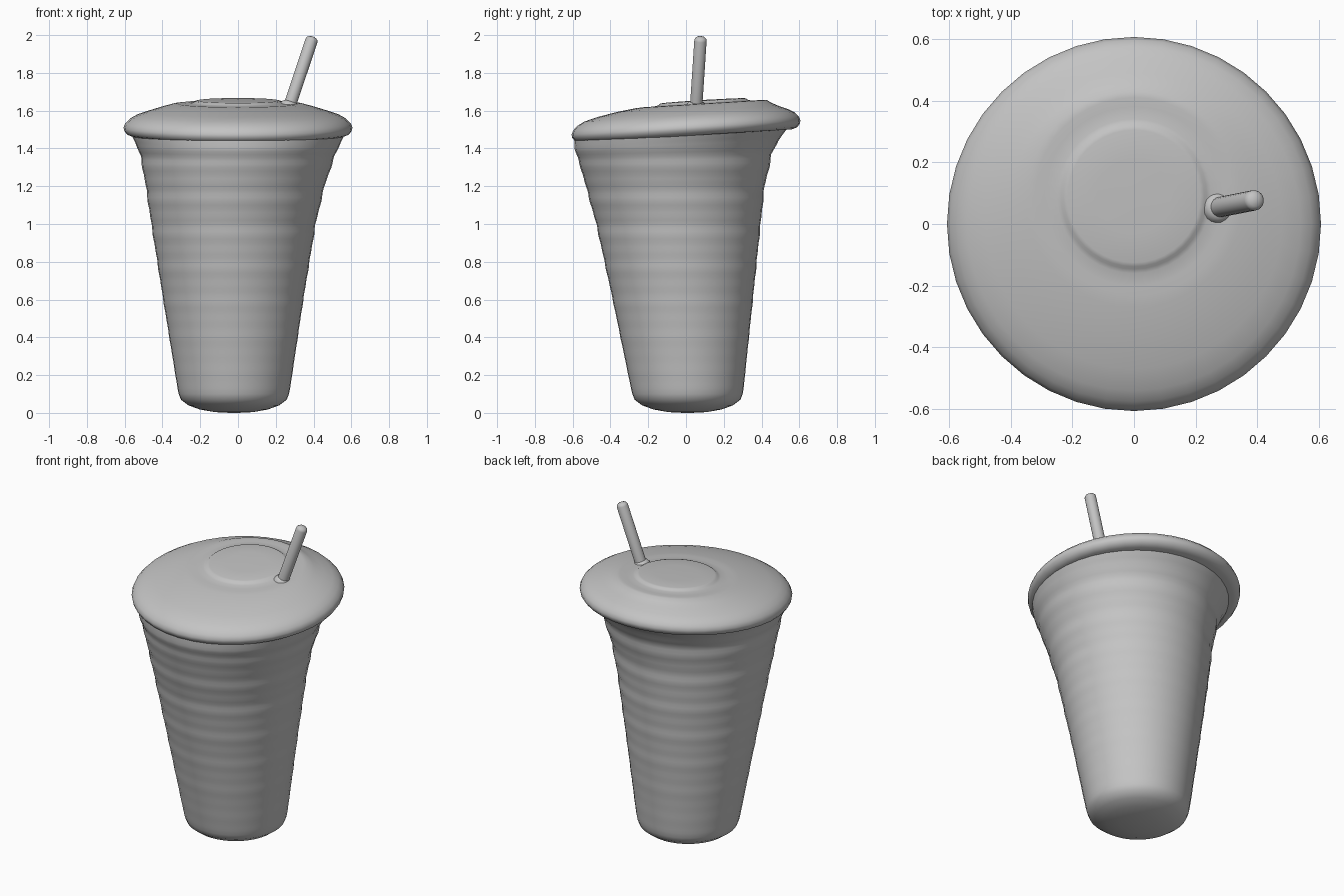
import bpy, bmesh, math
from mathutils import Vector

SIDES = 40

if "Cube" in bpy.data.objects:
    bpy.data.objects.remove(bpy.data.objects["Cube"], do_unlink=True)

grey = bpy.data.materials.new("plain grey")
grey.use_nodes = True
COLOR = (0.55, 0.55, 0.55, 1)
grey.diffuse_color = COLOR
grey.node_tree.nodes["Principled BSDF"].inputs["Base Color"].default_value = COLOR


def loft(name, rings, sides=SIDES, angle=60):
    """Skin closed rings given as (centre, u, v), where u and v are half axes."""
    bm = bmesh.new()
    loops = []
    for c, u, v in rings:
        turns = [math.tau * i / sides for i in range(sides)]
        loops.append([bm.verts.new(c + u * math.cos(t) + v * math.sin(t)) for t in turns])
    for a, b in zip(loops, loops[1:]):
        for i in range(sides):
            j = (i + 1) % sides
            bm.faces.new((a[i], a[j], b[j], b[i]))
    bm.faces.new(loops[0][::-1])
    bm.faces.new(loops[-1])
    bmesh.ops.recalc_face_normals(bm, faces=bm.faces)
    mesh = bpy.data.meshes.new(name)
    bm.to_mesh(mesh)
    bm.free()
    mesh.materials.append(grey)
    obj = bpy.data.objects.new(name, mesh)
    bpy.context.collection.objects.link(obj)
    bpy.ops.object.select_all(action="DESELECT")
    obj.select_set(True)
    bpy.context.view_layer.objects.active = obj
    bpy.ops.object.shade_smooth_by_angle(angle=math.radians(angle))
    return obj


def flat_ring(x, y, z, r, tilt=0.0):
    """Ring around the vertical, sloping up toward the back by tilt."""
    return Vector((x, y, z)), Vector((r, 0, 0)), Vector((0, r, r * tilt))


# Cup: rounded base, then a leaning, flaring wall with faint ripples
base = [(0.0, 0.02), (0.004, 0.1), (0.018, 0.18), (0.04, 0.24), (0.07, 0.28), (0.1, 0.292)]
cup_rings = [flat_ring(-0.022, 0.008, z, r) for z, r in base]

# height, radius, centre x, centre y
wall = [(0.13, 0.298, -0.022, 0.007), (0.6, 0.371, -0.025, -0.017),
        (1.0, 0.435, -0.024, -0.04), (1.2, 0.473, -0.015, -0.057),
        (1.36, 0.514, -0.002, -0.06), (1.42, 0.54, 0.0, -0.05),
        (1.48, 0.565, 0.0, -0.025)]
for low, high in zip(wall, wall[1:]):
    steps = max(1, round((high[0] - low[0]) / 0.02))
    for s in range(steps):
        z, r, x, y = (a + (b - a) * s / steps for a, b in zip(low, high))
        ripple = 0.0025 * z * math.sin(z * 52) * math.sin(z * 17 + 1)
        tilt = 0.06 * max(0, (z - 1.3) / 0.18)
        cup_rings.append(flat_ring(x, y, z, r + ripple, tilt))
z, r, x, y = wall[-1]
cup_rings.append(flat_ring(x, y, z, r, 0.06))
loft("cup", cup_rings)

# Lid: tilted dome with a rolled rim and an off-centre raised disc
SLOPE = 0.062
lid_profile = [(0.02, -0.035, 0), (0.5, -0.04, 0), (0.565, -0.038, 0), (0.59, -0.028, 0),
               (0.603, -0.01, 0), (0.606, 0.006, 0), (0.597, 0.028, 0), (0.575, 0.05, 0),
               (0.54, 0.07, 0), (0.48, 0.09, 0.01), (0.41, 0.11, 0.04), (0.35, 0.124, 0.08),
               (0.32, 0.127, 0.09), (0.29, 0.126, 0.09), (0.25, 0.129, 0.09),
               (0.236, 0.133, 0.09), (0.228, 0.14, 0.09), (0.215, 0.143, 0.09),
               (0.12, 0.145, 0.09), (0.02, 0.146, 0.09)]
loft("lid", [flat_ring(0, y, 1.505 + h + SLOPE * y, r, SLOPE) for r, h, y in lid_profile])

# Straw: leaning tube with a rounded tip, and a small collar at its foot
foot, tip = Vector((0.265, 0.052, 1.6)), Vector((0.396, 0.078, 1.992))
axis = (tip - foot).normalized()
side = axis.orthogonal().normalized()
other = axis.cross(side)


def tube(name, profile):
    loft(name, [(foot + axis * d, side * r, other * r) for d, r in profile], 20)


length = (tip - foot).length
tube("straw", [(0, 0.033), (length - 0.022, 0.033), (length - 0.012, 0.03),
               (length - 0.004, 0.021), (length, 0.006)])
tube("straw_collar", [(0.0, 0.056), (0.03, 0.05), (0.042, 0.043), (0.05, 0.032)])
